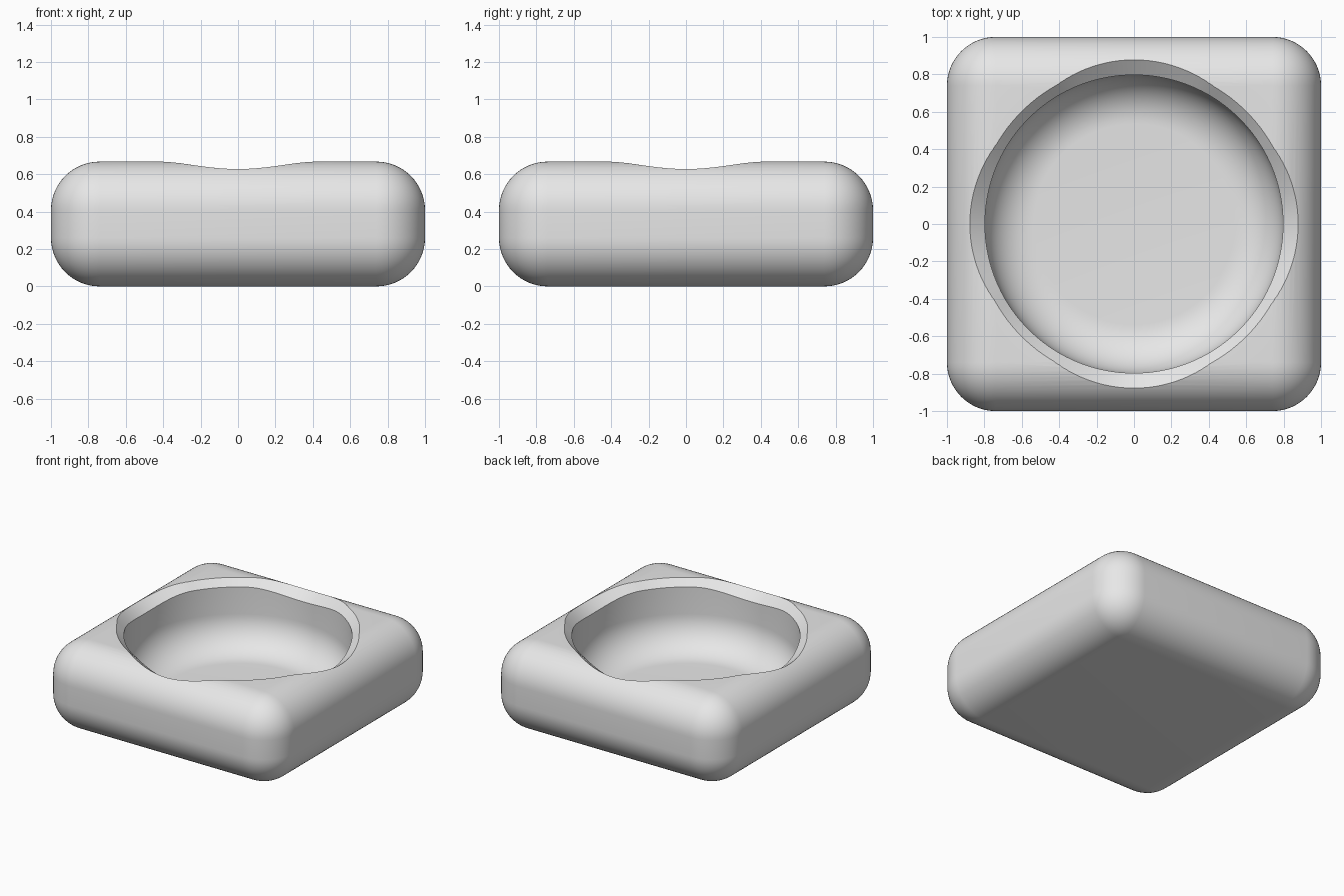
import bpy, bmesh, math

if "Cube" in bpy.data.objects:
    bpy.data.objects.remove(bpy.data.objects["Cube"], do_unlink=True)

HEIGHT, ROUND = 0.667, 0.26      # block height and edge radius
BOWL_R, FLOOR = 0.797, 0.15      # bowl radius and floor height
RIM_R = 0.85                     # rim radius on the flat top
SEGMENTS, FILLET_STEPS = 144, 14

grey = bpy.data.materials.new("light_grey")
grey.use_nodes = True
colour = (0.8, 0.8, 0.8, 1)
grey.diffuse_color = colour
grey.node_tree.nodes["Principled BSDF"].inputs["Base Color"].default_value = colour


def new_object(name, bm):
    mesh = bpy.data.meshes.new(name)
    bm.to_mesh(mesh)
    bm.free()
    mesh.materials.append(grey)
    ob = bpy.data.objects.new(name, mesh)
    bpy.context.collection.objects.link(ob)
    return ob


def bowl_profile(angle):
    """Radius and height pairs of the bowl wall and its chamfered rim."""
    straight = 1 - ROUND
    axis = max(abs(math.cos(angle)), abs(math.sin(angle)))
    # The rim widens where it runs onto the rounded sides of the block
    over = max(0, (RIM_R * axis - straight) / (RIM_R - straight))
    rim_r = RIM_R + 0.028 * over
    drop = max(0, rim_r * axis - straight)
    rim_z = HEIGHT - ROUND + math.sqrt(ROUND ** 2 - drop ** 2)
    inner_z = rim_z - 0.05 - 0.008 * over
    points = []
    for i in range(FILLET_STEPS + 1):
        a = math.pi / 2 * i / FILLET_STEPS
        points.append((BOWL_R - ROUND + ROUND * math.sin(a),
                       FLOOR + ROUND - ROUND * math.cos(a)))
    points.append((BOWL_R, inner_z))
    # Carry the chamfer on past the surface so that it cuts cleanly
    far_r = BOWL_R + 4 * (rim_r - BOWL_R)
    points.append((far_r, inner_z + 4 * (rim_z - inner_z)))
    points.append((far_r, 1.1))
    return points


# Rounded square block
bm = bmesh.new()
bmesh.ops.create_cube(bm, size=1)
bmesh.ops.scale(bm, vec=(2, 2, HEIGHT), verts=bm.verts)
bmesh.ops.translate(bm, vec=(0, 0, HEIGHT / 2), verts=bm.verts)
block = new_object("square_dish", bm)
bevel = block.modifiers.new("rounded_edges", 'BEVEL')
bevel.width = ROUND
bevel.segments = 16

# Bowl cutter: rings lofted around the centre
bm = bmesh.new()
columns = []
for i in range(SEGMENTS):
    angle = 2 * math.pi * i / SEGMENTS
    columns.append([bm.verts.new((r * math.cos(angle), r * math.sin(angle), z))
                    for r, z in bowl_profile(angle)])
for i, left in enumerate(columns):
    right = columns[(i + 1) % SEGMENTS]
    for j in range(len(left) - 1):
        bm.faces.new((left[j], right[j], right[j + 1], left[j + 1]))
bm.faces.new([c[0] for c in columns])
bm.faces.new([c[-1] for c in columns])
bmesh.ops.recalc_face_normals(bm, faces=bm.faces)
cutter = new_object("bowl_cutter", bm)
cutter.hide_render = True

# Hollow the block, then bake the result
cut = block.modifiers.new("bowl", 'BOOLEAN')
cut.operation = 'DIFFERENCE'
cut.solver = 'EXACT'
cut.object = cutter
bpy.context.view_layer.update()
graph = bpy.context.evaluated_depsgraph_get()
baked = bpy.data.meshes.new_from_object(block.evaluated_get(graph))
block.modifiers.clear()
block.data = baked
bpy.data.objects.remove(cutter, do_unlink=True)

# Smooth curves with a crisp rim
bpy.ops.object.select_all(action='DESELECT')
block.select_set(True)
bpy.context.view_layer.objects.active = block
bpy.ops.object.shade_smooth_by_angle(angle=math.radians(22))
